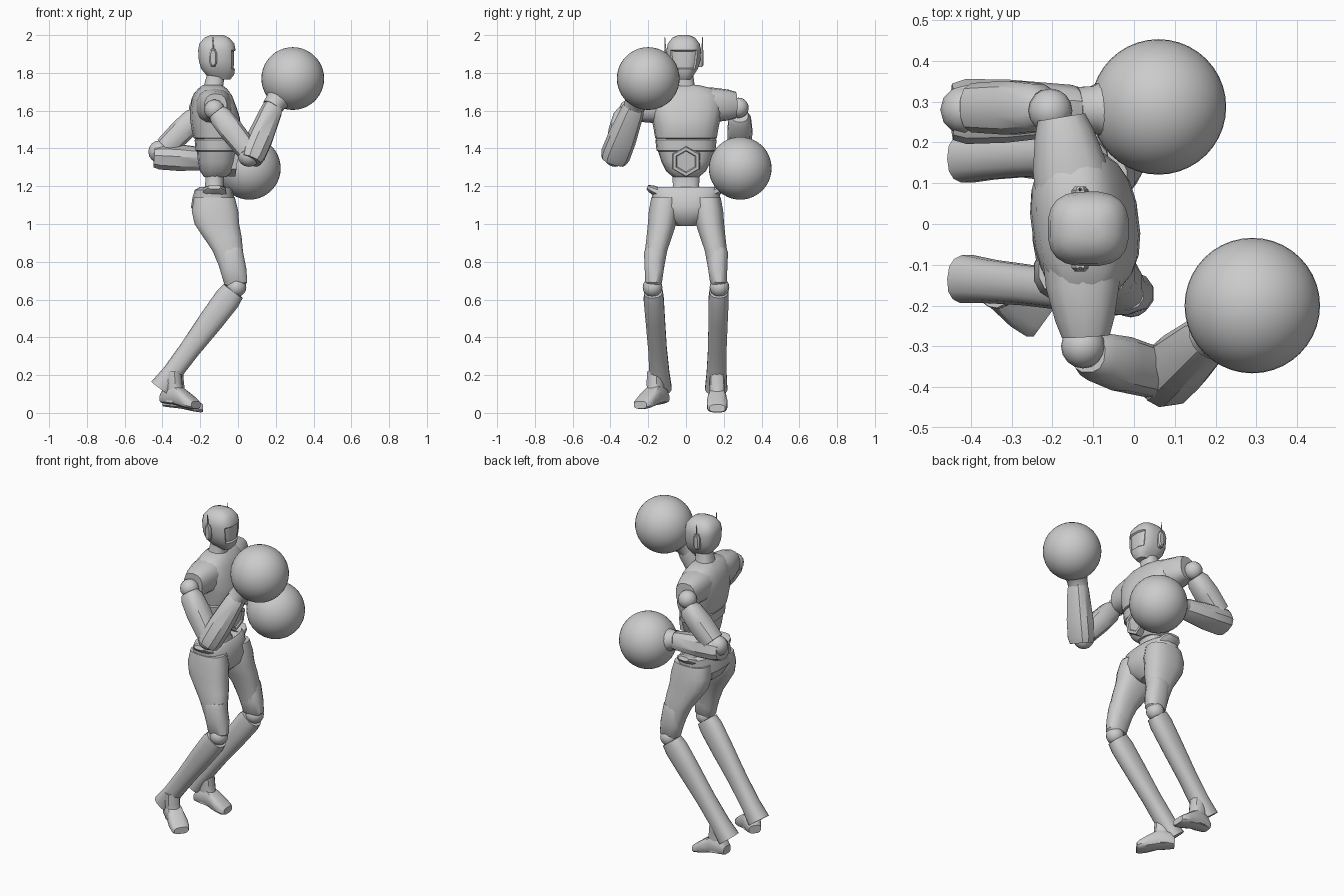
import bpy, bmesh, math
from mathutils import Vector as V

cube = bpy.data.objects.get("Cube")
if cube:
    bpy.data.objects.remove(cube)

grey = bpy.data.materials.new("plain grey")
grey.use_nodes = True
colour = (0.6, 0.6, 0.6, 1)
grey.diffuse_color = colour
grey.node_tree.nodes["Principled BSDF"].inputs["Base Color"].default_value = colour


def finish(name, bm, angle=35):
    bmesh.ops.recalc_face_normals(bm, faces=bm.faces)
    mesh = bpy.data.meshes.new(name)
    bm.to_mesh(mesh)
    bm.free()
    mesh.materials.append(grey)
    obj = bpy.data.objects.new(name, mesh)
    bpy.context.collection.objects.link(obj)
    bpy.ops.object.select_all(action='DESELECT')
    obj.select_set(True)
    bpy.context.view_layer.objects.active = obj
    bpy.ops.object.shade_smooth_by_angle(angle=math.radians(angle))
    return obj


def loft_mesh(rings, n=16, square=2.5):
    """Skin a list of (centre, half axis u, half axis v) rounded sections."""
    bm = bmesh.new()
    loops = []
    for c, u, v in rings:
        loop = []
        for i in range(n):
            a = 2 * math.pi * (i + 0.5) / n
            p, q = [math.copysign(abs(f) ** (2 / square), f) for f in (math.cos(a), math.sin(a))]
            loop.append(bm.verts.new(V(c) + u * p + v * q))
        loops.append(loop)
    for lo, hi in zip(loops, loops[1:]):
        for i in range(n):
            j = (i + 1) % n
            bm.faces.new((lo[i], lo[j], hi[j], hi[i]))
    bm.faces.new(loops[0])
    bm.faces.new(loops[-1])
    return bm


def stack(rows, yaw=0):
    """Level sections from (z, x, y, half depth, half width)."""
    c, s = math.cos(yaw), math.sin(yaw)
    return [(V((x, y, z)), V((c, s, 0)) * rx, V((-s, c, 0)) * ry) for z, x, y, rx, ry in rows]


def limb(name, start, end, rows, side=(0, 1, 0), n=14, square=2.5, angle=35):
    """Sections along an axis from (fraction, half width on side, half width across)."""
    start, end, side = V(start), V(end), V(side)
    axis = (end - start).normalized()
    u = (side - axis * side.dot(axis)).normalized()
    v = axis.cross(u)
    rings = [(start.lerp(end, t), u * a, v * b) for t, a, b in rows]
    return finish(name, loft_mesh(rings, n, square), angle)


def ball(name, centre, r, scale=(1, 1, 1), seg=16):
    bm = bmesh.new()
    bmesh.ops.create_uvsphere(bm, u_segments=seg, v_segments=seg // 2 + 2, radius=r)
    bmesh.ops.scale(bm, vec=scale, verts=bm.verts)
    bmesh.ops.translate(bm, vec=centre, verts=bm.verts)
    return finish(name, bm, 60)


# Head with a recessed visor
bm = loft_mesh(stack([
    (1.765, -.09, -.012, .05, .035), (1.79, -.095, -.012, .075, .055),
    (1.82, -.105, -.012, .09, .075), (1.86, -.11, -.012, .098, .088),
    (1.92, -.112, -.012, .1, .092), (1.955, -.112, -.012, .093, .085),
    (1.985, -.112, -.012, .068, .062), (2.0, -.112, -.012, .035, .03)]), 20, 2.7)
visor = [f for f in bm.faces
         if f.calc_center_median().x > -.035 and 1.83 < f.calc_center_median().z < 1.93]
bmesh.ops.recalc_face_normals(bm, faces=bm.faces)
bmesh.ops.inset_region(bm, faces=visor, thickness=.006, depth=-.008)
finish("head", bm)

# Ear pads with antennas
for side, y in (("right", -.108), ("left", .084)):
    out = -1 if side == "right" else 1
    limb(side + "_ear_pad", (-.132, y - out * .02, 1.88), (-.132, y + out * .008, 1.88),
         [(0, .022, .052), (.7, .022, .052), (1, .014, .042)], (1, 0, 0), 8)
    limb(side + "_antenna", (-.132, y, 1.91), (-.132, y + out * .004, 1.99),
         [(0, .005, .005), (1, .002, .002)], n=6)

# Neck and collar
finish("neck", loft_mesh(stack([
    (1.68, -.13, -.008, .065, .075), (1.73, -.13, -.008, .052, .055),
    (1.8, -.115, -.01, .048, .048)])))

# Torso, turned so the right shoulder leads
turn = math.radians(7)
finish("chest", loft_mesh(stack([
    (1.735, -.135, 0, .05, .07), (1.715, -.135, 0, .075, .15),
    (1.68, -.135, 0, .1, .19), (1.62, -.13, 0, .118, .195),
    (1.56, -.122, 0, .13, .182), (1.5, -.115, 0, .128, .17),
    (1.455, -.115, 0, .118, .163), (1.45, -.115, 0, .105, .15)], turn), 20))
finish("abdomen", loft_mesh(stack([
    (1.46, -.115, 0, .1, .145), (1.445, -.115, 0, .112, .162),
    (1.39, -.115, 0, .108, .156), (1.385, -.115, 0, .1, .148),
    (1.33, -.115, 0, .095, .13), (1.28, -.115, 0, .085, .105),
    (1.25, -.12, 0, .06, .07)], turn), 20))
limb("belly_plate", (-.04, 0, 1.335), (-.003, 0, 1.33),
     [(0, .085, .085), (1, .078, .078), (1, .06, .06), (.8, .055, .055)], n=6, square=2, angle=20)
finish("waist", loft_mesh(stack([
    (1.14, -.13, 0, .075, .1), (1.2, -.125, 0, .05, .07), (1.27, -.122, 0, .05, .075)])))

# Shoulders
for side, end, cap in (("right", (-.118, -.275, 1.62), (-.125, -.3, 1.605)),
                       ("left", (-.178, .262, 1.63), (-.205, .278, 1.615))):
    limb(side + "_shoulder", (-.135, 0, 1.63), end,
         [(0, .1, .09), (.55, .092, .092), (.85, .074, .082), (1, .06, .07)], (1, 0, 0))
    ball(side + "_shoulder_joint", cap, .054)

# Arms, forearms and boxing gloves
arms = {
    "right": ((-.11, -.32, 1.59), (.05, -.365, 1.39), (.065, -.385, 1.335),
              (.19, -.27, 1.63), (.29, -.2, 1.77)),
    "left": ((-.215, .285, 1.575), (-.385, .285, 1.405), (-.445, .275, 1.36),
             (-.12, .28, 1.34), (.06, .287, 1.295)),
}
for side, (shoulder, bend, elbow, wrist, fist) in arms.items():
    limb(side + "_upper_arm", shoulder, bend,
         [(0, .045, .05), (.12, .06, .062), (.5, .068, .066), (1, .062, .06)], n=12)
    ball(side + "_elbow", V(bend).lerp(V(elbow), .5), .06, seg=12)
    limb(side + "_forearm", elbow, wrist,
         [(0, .068, .058), (.1, .078, .068), (.4, .076, .07), (.9, .06, .058), (1, .05, .05)],
         (0, 1, .3), 10)
    limb(side + "_glove_cuff", wrist, fist,
         [(-.1, .058, .055), (.1, .058, .058), (.3, .075, .075), (.6, .12, .12)], square=2)
    ball(side + "_glove", fist, .166, seg=40)

# Pelvis with hip flanges
finish("pelvis", loft_mesh(stack([
    (.99, -.115, 0, .05, .05), (1.03, -.12, 0, .1, .12), (1.09, -.128, 0, .122, .175),
    (1.14, -.13, 0, .112, .182), (1.18, -.13, 0, .1, .185),
    (1.195, -.125, 0, .08, .165), (1.175, -.125, 0, .06, .12)]), 20))
for s, side in ((-1, "right"), (1, "left")):
    limb(side + "_hip_flange", (-.125, s * .13, 1.16), (-.125, s * .205, 1.195),
         [(0, .07, .03), (.7, .06, .022), (1, .035, .012)], (1, 0, 0), 10)

# Legs: thigh, knee guard, knee, shin, ankle and foot
legs = {
    "right": (-1, (-.41, -.135, .13), (-.335, -.16), math.radians(-36), .018),
    "left": (1, (-.41, .16, .13), (-.325, .165), 0, 0),
}
for side, (s, heel, ankle, yaw, ground) in legs.items():
    finish(side + "_thigh", loft_mesh(stack([
        (1.14, -.125, s * .11, .11, .075), (1.07, -.122, s * .118, .125, .08),
        (1.0, -.112, s * .127, .12, .076), (.93, -.082, s * .142, .103, .068),
        (.86, -.055, s * .158, .082, .06), (.78, -.035, s * .165, .068, .052),
        (.68, -.018, s * .172, .055, .04)])))
    finish(side + "_knee_guard", loft_mesh(stack([
        (.875, -.035, s * .168, .06, .045), (.85, -.038, s * .167, .067, .057),
        (.76, -.024, s * .168, .071, .052), (.69, -.014, s * .172, .064, .046),
        (.675, -.014, s * .172, .05, .036)]), 12))
    ball(side + "_knee", (-.008, s * .177, .665), .052)
    limb(side + "_shin", (-.025, s * .174, .645), heel,
         [(0, .05, .062), (.08, .054, .07), (.3, .052, .066), (.6, .05, .055),
          (.85, .054, .052), (1, .06, .06)])
    ax, ay = ankle
    finish(side + "_ankle", loft_mesh(stack([
        (ground + .04, ax, ay, .065, .045), (.1, ax, ay, .048, .04),
        (.16, ax - .01, ay, .05, .043), (.22, ax - .01, ay, .045, .042)], yaw), 12))
    d = V((math.cos(yaw), math.sin(yaw), 0))
    base = V((ax, ay, ground))
    rows = [(-.075, .036, .025, .035), (-.05, .045, .045, .03), (.02, .048, .055, .022),
            (.08, .056, .04, .009), (.125, .053, .027, .002), (.14, .042, .02, .004)]
    rings = [(base + d * t + V((0, 0, low + h)), V((-d.y, d.x, 0)) * w, V((0, 0, h)))
             for t, w, h, low in rows]
    finish(side + "_foot", loft_mesh(rings, 12, 3))
